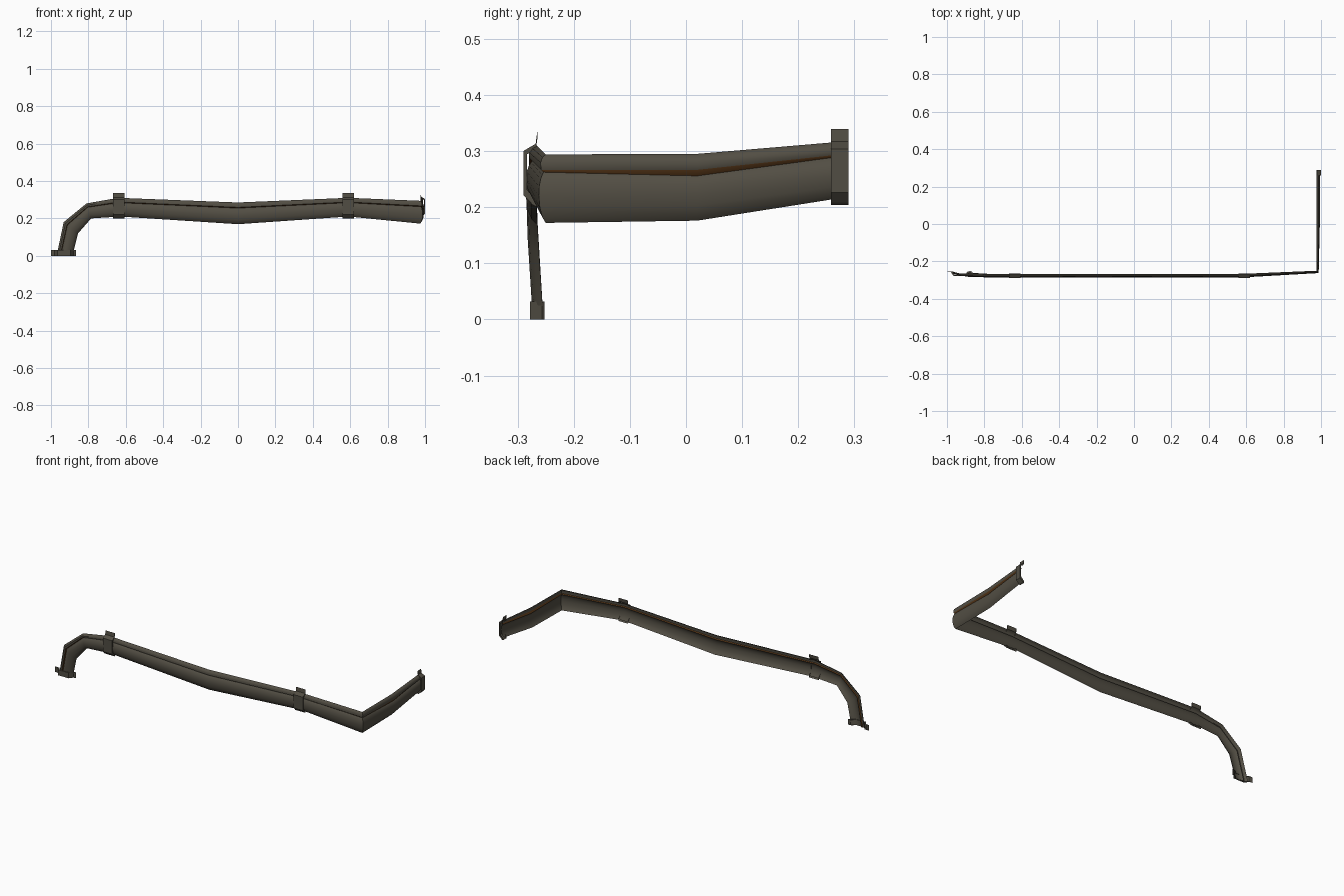
import bpy, bmesh, math
from mathutils import Vector as V

if "Cube" in bpy.data.objects:
    bpy.data.objects.remove(bpy.data.objects["Cube"])


def material(name, col):
    m = bpy.data.materials.new(name)
    m.diffuse_color = (*col, 1)
    m.use_nodes = True
    m.node_tree.nodes["Principled BSDF"].inputs["Base Color"].default_value = m.diffuse_color
    return m


METAL = material("dull_metal", (0.085, 0.076, 0.057))
CLAMP = material("clamp_metal", (0.082, 0.074, 0.056))
RUST = material("rust", (0.10, 0.040, 0.010))


def finish(name, bm, mats, angle):
    me = bpy.data.meshes.new(name)
    bm.to_mesh(me)
    bm.free()
    for m in mats:
        me.materials.append(m)
    me.shade_smooth()
    me.set_sharp_from_angle(angle=math.radians(angle))
    ob = bpy.data.objects.new(name, me)
    bpy.context.collection.objects.link(ob)


# Pipe stations: upper edge, lower edge, outward direction
F, R, C = V((0, -1, 0)), V((1, 0, 0)), V((0.65, -0.65, 0))
stations = [
    (V((-0.97, -0.254, 0)), V((-0.885, -0.254, 0)), F),
    (V((-0.932, -0.265, 0.18)), V((-0.855, -0.262, 0.12)), F),
    (V((-0.81, -0.266, 0.28)), V((-0.785, -0.266, 0.20)), F),
    (V((-0.64, -0.266, 0.31)), V((-0.63, -0.266, 0.21)), F),
    (V((0, -0.266, 0.285)), V((0, -0.266, 0.169)), F),
    (V((0.59, -0.266, 0.31)), V((0.59, -0.266, 0.21)), F),
    (V((0.975, -0.25, 0.294)), V((0.975, -0.25, 0.172)), C),
    (V((0.975, 0.02, 0.295)), V((0.975, 0.02, 0.176)), R),
    (V((0.975, 0.28, 0.317)), V((0.975, 0.28, 0.217)), R),
]
# Half-pipe section: small bulge, groove, large bulge (fraction down, depth)
section = [(0, 0), (0.04, 0.009), (0.12, 0.014), (0.225, 0.013), (0.26, 0.006),
           (0.30, 0.010), (0.36, 0.014), (0.47, 0.018), (0.6, 0.019),
           (0.78, 0.016), (0.92, 0.009), (1, 0)]
# Middle of the right-hand run: the groove opens wider
wide = list(section)
wide[3:7] = [(0.24, 0.013), (0.33, 0.007), (0.35, 0.010), (0.39, 0.014)]

bm = bmesh.new()
rings = [[bm.verts.new(t.lerp(b, f) + n * d) for f, d in (wide if i == 7 else section)]
         for i, (t, b, n) in enumerate(stations)]
for i in range(len(rings) - 1):
    for j in range(len(section) - 1):
        f = bm.faces.new((rings[i][j], rings[i][j + 1],
                          rings[i + 1][j + 1], rings[i + 1][j]))
        f.material_index = int(j == 3)  # rust under the upper bulge
finish("pipe", bm, [METAL, RUST], 40)


# Clamps: open-backed band with a flat ear, sides closed down to the pipe
def clamp(name, base, across, along, out, length, prof):
    bm = bmesh.new()
    inner = [(0.069 + (h - 0.069) * 0.8, d * 0.75) for h, d in prof]

    def row(points, s):
        return [bm.verts.new(base + across * h + out * d + along * s) for h, d in points]

    s = length / 2
    rows = [row(inner, -s), row(prof, -s), row(prof, s), row(inner, s)]
    for a, b in zip(rows, rows[1:]):
        for k in range(len(prof) - 1):
            bm.faces.new((a[k], a[k + 1], b[k + 1], b[k]))
    # face the band outward
    bm.normal_update()
    if sum(f.normal.dot(out) for f in bm.faces) < 0:
        bmesh.ops.reverse_faces(bm, faces=bm.faces)
    finish(name, bm, [CLAMP], 20)


band = [(0.135, 0), (0.113, 0.003), (0.100, 0.025),
        (0.022, 0.025), (0.004, 0.008), (0, 0)]
foot = [(0.135, 0), (0.115, 0.003), (0.100, 0.026),
        (0.030, 0.026), (0.015, 0.005), (0, 0)]
Z, X, Y = V((0, 0, 1)), V((1, 0, 0)), V((0, 1, 0))
clamp("left_clamp", V((-0.637, -0.265, 0.2)), Z, X, F, 0.06, band)
clamp("right_clamp", V((0.59, -0.265, 0.2)), Z, X, F, 0.06, band)
clamp("end_clamp", V((0.975, 0.274, 0.204)), Z, Y, R, 0.032, band)
clamp("foot_clamp", V((-0.865, -0.252, 0.016)), -X, Z, F, 0.032, foot)
